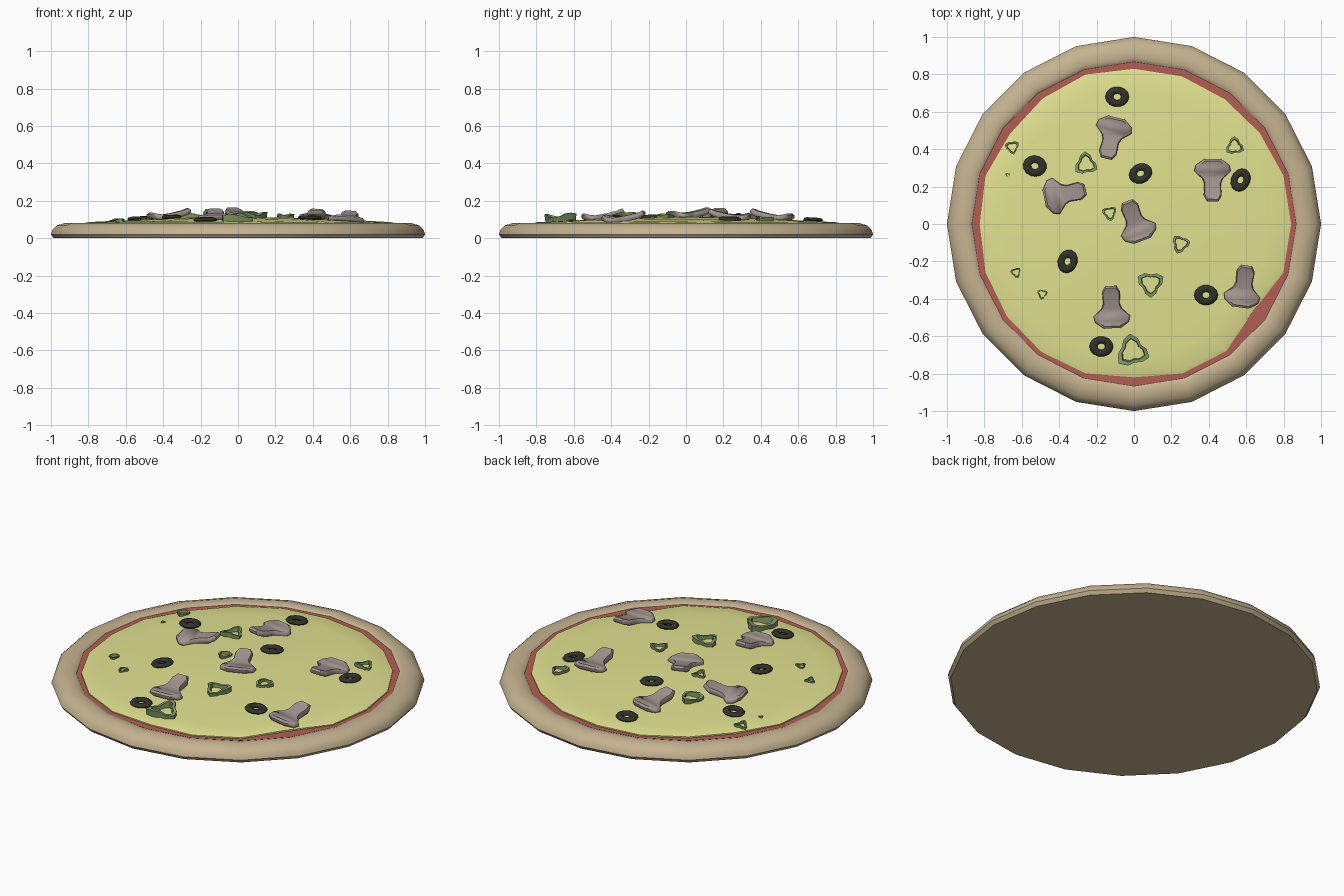
import bpy, bmesh
from math import sin, cos, pi, radians, hypot, atan2
from mathutils import Matrix

if "Cube" in bpy.data.objects:
    bpy.data.objects.remove(bpy.data.objects["Cube"])

COLORS = {"crust": (.56, .45, .28), "sauce": (.45, .11, .09), "cheese": (.76, .76, .28),
          "mushroom": (.36, .3, .28), "olive": (.03, .032, .022), "pepper": (.22, .31, .13)}
MATS = {}
for name, c in COLORS.items():
    MATS[name] = bpy.data.materials.new(name)
    MATS[name].diffuse_color = (*c, 1)


def finish(name, kind, bm, matrix=Matrix(), angle=40):
    bmesh.ops.recalc_face_normals(bm, faces=bm.faces[:])
    me = bpy.data.meshes.new(name)
    bm.to_mesh(me)
    bm.free()
    me.materials.append(MATS[kind])
    ob = bpy.data.objects.new(name, me)
    ob.matrix_world = matrix
    bpy.context.collection.objects.link(ob)
    bpy.context.view_layer.objects.active = ob
    bpy.ops.object.select_all(action='DESELECT')
    ob.select_set(True)
    bpy.ops.object.shade_smooth_by_angle(angle=radians(angle))
    return ob


def bridge(bm, a, b):
    n = len(a)
    for i in range(n):
        j = (i + 1) % n
        bm.faces.new((a[i], a[j], b[j], b[i]))


def loft(rings, cap_first=True, cap_last=True, closed=False):
    bm = bmesh.new()
    vr = [[bm.verts.new(p) for p in ring] for ring in rings]
    for a, b in zip(vr, vr[1:]):
        bridge(bm, a, b)
    if closed:
        bridge(bm, vr[-1], vr[0])
    else:
        if cap_first:
            bm.faces.new(vr[0])
        if cap_last:
            bm.faces.new(vr[-1])
    return bm


N = 20
ANG = [2 * pi * i / N for i in range(N)]


def circle(r, z):
    return [(r * cos(a), r * sin(a), z) for a in ANG]


# Crust: 20-sided rounded rim on a flat base
profile = [(.985, 0), (1, .02), (.992, .045), (.968, .068), (.925, .082),
           (.89, .081), (.87, .075), (.86, .062)]
finish("crust", "crust", loft([circle(r, z) for r, z in profile], True, False))

# Sauce layer
finish("sauce", "sauce", loft([circle(.875, .072)], True, False))

# Cheese: irregular, gently domed sheet
EDGE = [.84, .84, .83, .825, .83, .83, .84, .83, .82, .835,
        .825, .835, .84, .845, .84, .82, .84, .84, .79, .84]


def cheese_z(x, y):
    t = hypot(x, y) / .83
    return .083 + .03 * max(0, 1 - t * t) + .002 * sin(7 * x + 2) * cos(6 * y)


rings = [[(r * cos(a), r * sin(a), .068) for r, a in zip(EDGE, ANG)]]
for t in (1, .975, .85, .65, .45, .25, .08):
    ring = []
    for r, a in zip(EDGE, ANG):
        x, y = t * r * cos(a), t * r * sin(a)
        ring.append((x, y, cheese_z(x, y) - (.005 if t == 1 else 0)))
    rings.append(ring)
finish("cheese", "cheese", loft(rings, False, True), angle=60)


def place(x, y, turn, lift, tilt=1.0):
    # follow the slope of the cheese
    slope = .087 * hypot(x, y) * tilt
    axis_angle = atan2(y, x)
    lean = (Matrix.Rotation(axis_angle, 4, 'Z') @ Matrix.Rotation(slope, 4, 'Y')
            @ Matrix.Rotation(-axis_angle, 4, 'Z'))
    return (Matrix.Translation((x, y, cheese_z(x, y) + lift)) @ lean
            @ Matrix.Rotation(radians(turn), 4, 'Z'))


# Olive rings
def olive(i, x, y, turn, squash):
    tube = []
    for k in range(14):
        a = 2 * pi * k / 14
        tube.append([((.042 + .022 * cos(b)) * cos(a),
                      (.042 + .022 * cos(b)) * sin(a) * squash, .013 * sin(b))
                     for b in [2 * pi * m / 8 for m in range(8)]])
    finish(f"olive_{i}", "olive", loft(tube, closed=True), place(x, y, turn, .006), 60)


for i, o in enumerate([(-.09, .68, 0, .85), (-.53, .31, -10, .88), (.035, .27, 25, .82),
                       (.57, .235, 65, .8), (-.355, -.2, 70, .82), (.385, -.38, 0, .85),
                       (-.175, -.655, 0, .85)]):
    olive(i, *o)

# Mushroom slices: half outline mirrored, cap towards +y
HALF = [(.045, .112), (.09, .08), (.098, .048), (.055, .008), (.044, -.02),
        (.048, -.085), (.03, -.115)]
OUTLINE = HALF + [(-x, y) for x, y in reversed(HALF)]


def mushroom(i, x, y, direction, lift):
    layers = [(.93, -.016), (1, -.008), (1, .006), (.9, .015)]
    rings = [[(px * s, py * s, z + 1.2 * (py - .03) ** 2 - .8 * px * px) for px, py in OUTLINE]
             for s, z in layers]
    bm = loft(rings, False, False)
    # strips across the slice close both sides
    bm.verts.ensure_lookup_table()
    n = len(OUTLINE)
    for base in (0, 3 * n):
        v = bm.verts[base:base + n]
        for k in range(len(HALF) - 1):
            bm.faces.new((v[k], v[k + 1], v[n - 2 - k], v[n - 1 - k]))
    finish(f"mushroom_{i}", "mushroom", bm, place(x, y, direction - 90, lift), 50)


for i, m in enumerate([(.42, .235, 90, .013), (-.12, .46, 76, .013), (-.37, .16, 192, .013),
                       (.005, .015, 291, .01), (.585, -.335, 262, .012), (-.12, -.445, 272, .013)]):
    mushroom(i, *m)


# Pepper rings: wavy, thin-walled rounded triangles
def pepper(i, x, y, size, turn):
    def ring(scale, z, wave):
        pts = []
        for k in range(12):
            a = 2 * pi * k / 12
            r = size * scale * (1 + .24 * cos(3 * a) + .06 * sin(a))
            pts.append((r * cos(a), r * sin(a), z + wave * size * sin(2 * a + i)))
        return pts
    h = size * .23
    rings = [ring(1, -h, .08), ring(1.04, h, .14), ring(.76, h, .14), ring(.7, -h, .08)]
    finish(f"pepper_{i}", "pepper", loft(rings, closed=True), place(x, y, turn, h * .75), 50)


for i, p in enumerate([(-.65, .41, .032, 40), (-.675, .262, .011, 20), (-.255, .32, .053, 95),
                       (.54, .415, .042, 95), (-.13, .06, .034, 160), (.25, -.105, .042, 130),
                       (-.63, -.26, .025, 50), (-.49, -.375, .024, 20), (.09, -.32, .06, 30),
                       (-.005, -.68, .075, 100)]):
    pepper(i, *p)

for m in bpy.data.materials:
    if m.users and not m.is_grease_pencil:
        m.use_nodes = True
        m.node_tree.nodes["Principled BSDF"].inputs["Base Color"].default_value = m.diffuse_color
